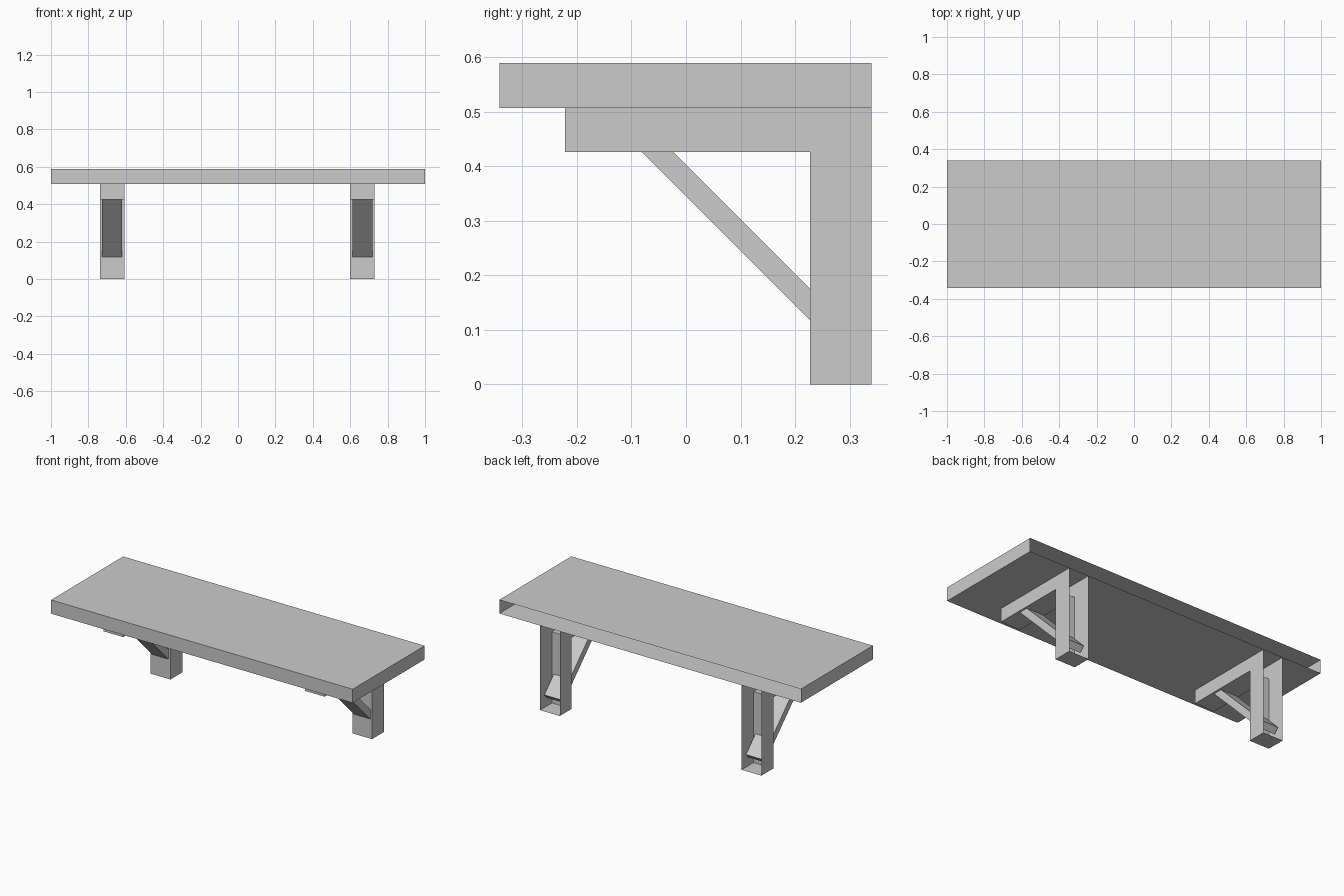
import bpy, bmesh

if "Cube" in bpy.data.objects:
    bpy.data.objects.remove(bpy.data.objects["Cube"])


def extrude_profile(name, profile, x0, x1, open_edges=()):
    """Extrude a (y, z) profile along x, leaving the listed profile edges open."""
    bm = bmesh.new()
    n = len(profile)
    a = [bm.verts.new((x0, y, z)) for y, z in profile]
    b = [bm.verts.new((x1, y, z)) for y, z in profile]
    bm.faces.new(a)
    bm.faces.new(b)
    sides = []
    for i in range(n):
        j = (i + 1) % n
        sides.append(bm.faces.new((a[i], a[j], b[j], b[i])))
    bmesh.ops.recalc_face_normals(bm, faces=bm.faces[:])
    bmesh.ops.delete(bm, geom=[sides[i] for i in open_edges], context='FACES_ONLY')
    mesh = bpy.data.meshes.new(name)
    bm.to_mesh(mesh)
    bm.free()
    obj = bpy.data.objects.new(name, mesh)
    bpy.context.collection.objects.link(obj)
    return obj


BACK, SHELF_Z, TOP = 0.34, 0.507, 0.589

# Shelf board, open on the wall side
board = [(-0.342, SHELF_Z), (BACK, SHELF_Z), (BACK, TOP), (-0.342, TOP)]
extrude_profile("shelf_board", board, -1, 1, open_edges=(1,))

# L-shaped brackets, open at the wall and against the board
bracket = [(0.227, 0), (BACK, 0), (BACK, SHELF_Z), (-0.222, SHELF_Z),
           (-0.222, 0.426), (0.227, 0.426)]
# Diagonal braces, with both ends buried in the bracket
brace = [(0.288, 0.057), (0.317, 0.086), (-0.096, 0.499), (-0.125, 0.470)]

for side, cx in (("left", -0.6725), ("right", 0.6645)):
    extrude_profile(side + "_bracket", bracket, cx - 0.0655, cx + 0.0655, open_edges=(1, 2))
    extrude_profile(side + "_brace", brace, cx - 0.0535, cx + 0.0535)
